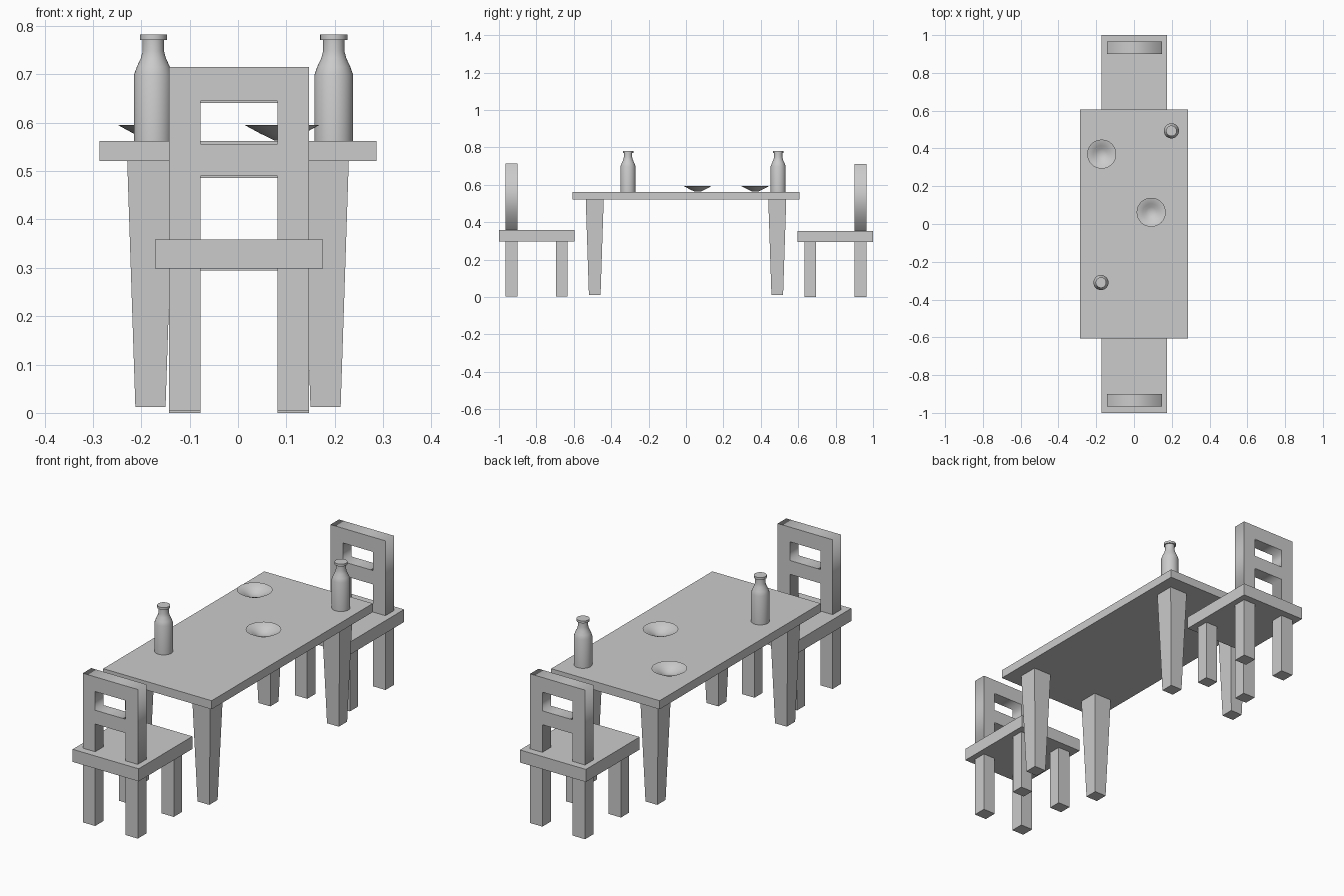
import bpy, bmesh, math
from mathutils import Matrix

if "Cube" in bpy.data.objects:
    bpy.data.objects.remove(bpy.data.objects["Cube"])

grey = bpy.data.materials.new("plain grey")
grey.diffuse_color = (0.6, 0.6, 0.6, 1)
grey.use_nodes = True
grey.node_tree.nodes["Principled BSDF"].inputs["Base Color"].default_value = grey.diffuse_color


def add_object(name, bm):
    mesh = bpy.data.meshes.new(name)
    bm.to_mesh(mesh)
    bm.free()
    mesh.materials.append(grey)
    ob = bpy.data.objects.new(name, mesh)
    bpy.context.collection.objects.link(ob)
    return ob


def box(name, x0, x1, y0, y1, z0, z1, taper=1.0):
    """Box between limits; taper scales the bottom face about its centre."""
    cx, cy = (x0 + x1) / 2, (y0 + y1) / 2
    bm = bmesh.new()
    bmesh.ops.create_cube(bm, size=1)
    for v in bm.verts:
        s = taper if v.co.z < 0 else 1.0
        v.co = (cx + v.co.x * (x1 - x0) * s,
                cy + v.co.y * (y1 - y0) * s,
                z1 if v.co.z > 0 else z0)
    return add_object(name, bm)


def lathe(name, profile, loc, segments=32):
    """Revolve a (radius, height) profile about z."""
    bm = bmesh.new()
    verts = [bm.verts.new((r, 0, z)) for r, z in profile]
    edges = [bm.edges.new(p) for p in zip(verts, verts[1:])]
    bmesh.ops.spin(bm, geom=verts + edges, cent=(0, 0, 0), axis=(0, 0, 1),
                   angle=2 * math.pi, steps=segments, use_duplicate=False)
    bmesh.ops.remove_doubles(bm, verts=bm.verts, dist=1e-5)
    bmesh.ops.recalc_face_normals(bm, faces=bm.faces)
    ob = add_object(name, bm)
    ob.location = loc
    bpy.ops.object.select_all(action='DESELECT')
    ob.select_set(True)
    bpy.context.view_layer.objects.active = ob
    bpy.ops.object.shade_smooth_by_angle(angle=math.radians(35))
    return ob


def panel(name, loops, y, thickness):
    """Upright panel in the xz plane; the loops after the first are holes."""
    cu = bpy.data.curves.new(name + "_outline", 'CURVE')
    cu.dimensions = '2D'
    cu.fill_mode = 'BOTH'
    cu.extrude = thickness / 2
    for pts in loops:
        sp = cu.splines.new('POLY')
        sp.points.add(len(pts) - 1)
        for p, (x, z) in zip(sp.points, pts):
            p.co = (x, z, 0, 1)
        sp.use_cyclic_u = True
    tmp = bpy.data.objects.new(name + "_tmp", cu)
    bpy.context.collection.objects.link(tmp)
    bpy.context.view_layer.update()
    mesh = bpy.data.meshes.new_from_object(
        tmp.evaluated_get(bpy.context.evaluated_depsgraph_get()))
    bpy.data.objects.remove(tmp)
    bm = bmesh.new()
    bm.from_mesh(mesh)
    bmesh.ops.remove_doubles(bm, verts=bm.verts, dist=1e-5)
    bm.transform(Matrix.Translation((0, y, 0)) @ Matrix.Rotation(math.pi / 2, 4, 'X'))
    bmesh.ops.recalc_face_normals(bm, faces=bm.faces)
    return add_object(name, bm)


# table: top and four tapered legs
box("table_top", -0.286, 0.286, -0.607, 0.607, 0.521, 0.562)
for sx in (-1, 1):
    for sy in (-1, 1):
        cx, cy = sx * 0.181, sy * 0.488
        box("table_leg", cx - 0.048, cx + 0.048, cy - 0.048, cy + 0.048,
            0.012, 0.521, taper=0.65)

# chairs: one at each end, backs facing outward
for s, base, label in ((-1, 0.004, "front"), (1, 0.0, "back")):
    def yy(a, b):
        return sorted((s * a, s * b))
    cx = 0.002
    seat_top = base + 0.354
    box(label + "_chair_seat", cx - 0.174, cx + 0.174, *yy(0.595, 1.0),
        base + 0.294, seat_top)
    for sx in (-1, 1):
        x0, x1 = sorted((cx + sx * 0.08, cx + sx * 0.145))
        box(label + "_chair_inner_leg", x0, x1, *yy(0.633, 0.694), base, base + 0.294)
        box(label + "_chair_outer_leg", x0, x1, *yy(0.901, 0.965), base, base + 0.294)
    o, i = 0.145, 0.08
    frame = [(cx - o, seat_top), (cx - i, seat_top), (cx - i, base + 0.486),
             (cx + i, base + 0.486), (cx + i, seat_top), (cx + o, seat_top),
             (cx + o, base + 0.711), (cx - o, base + 0.711)]
    hole = [(cx - i, base + 0.552), (cx + i, base + 0.552),
            (cx + i, base + 0.641), (cx - i, base + 0.641)]
    panel(label + "_chair_backrest", [frame, hole], s * 0.933, 0.064)

# bottles
bottle = [(0, 0), (0.04, 0), (0.04, 0.137), (0.034, 0.154), (0.026, 0.171),
          (0.022, 0.186), (0.022, 0.209), (0.028, 0.209), (0.028, 0.22), (0, 0.22)]
for x, y in ((-0.175, -0.31), (0.198, 0.493)):
    lathe("bottle", bottle, (x, y, 0.562))

# shallow thin-walled bowls
bowl = [(0, 0.001), (0.015, 0.001), (0.046, 0.016), (0.077, 0.033),
        (0.0755, 0.033), (0.045, 0.018), (0.028, 0.009), (0.015, 0.004), (0, 0.003)]
for x, y in ((-0.171, 0.37), (0.091, 0.062)):
    lathe("bowl", bowl, (x, y, 0.562))
